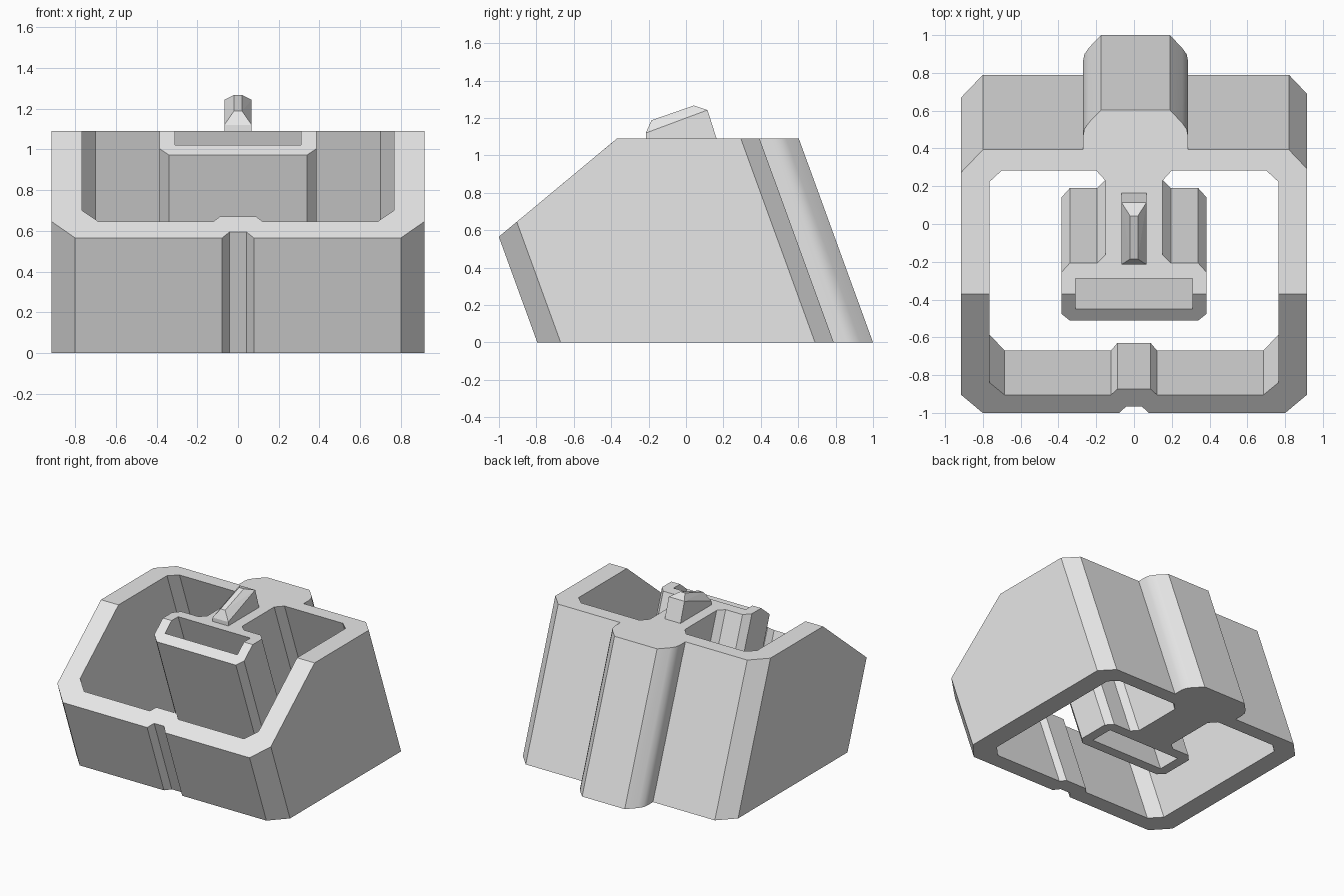
import bpy
import bmesh

LEAN = 0.364          # forward lean per unit of height
TOP = 1.09            # height of the flat top
SLOPE = 0.832         # pitch of the front bevel cut
LIP = 0.566           # height of the front lip at y = -1
CREASE = 0.027        # base line where the flat top meets the bevel

cube = bpy.data.objects.get("Cube")
if cube:
    bpy.data.objects.remove(cube, do_unlink=True)

grey = bpy.data.materials.new("plain_grey")
grey.use_nodes = True
grey.diffuse_color = (0.8, 0.8, 0.8, 1)
grey.node_tree.nodes["Principled BSDF"].inputs["Base Color"].default_value = (0.8, 0.8, 0.8, 1)


def mirrored(half):
    """Close a right-hand half profile with its mirror image."""
    return half + [(-x, y) for x, y in reversed(half)]


def add_object(name, bm):
    bmesh.ops.recalc_face_normals(bm, faces=bm.faces)
    mesh = bpy.data.meshes.new(name)
    bm.to_mesh(mesh)
    bm.free()
    mesh.materials.append(grey)
    ob = bpy.data.objects.new(name, mesh)
    bpy.context.collection.objects.link(ob)
    bpy.ops.object.select_all(action='DESELECT')
    ob.select_set(True)
    bpy.context.view_layer.objects.active = ob
    bpy.ops.object.shade_smooth_by_angle(angle=0.5)
    return ob


# Outer wall: grooved front, chamfered corners, rounded spine at the back
right = [(0.042, -0.75), (0.078, -0.795), (0.80, -0.795), (0.915, -0.67),
         (0.915, 0.69), (0.82, 0.79), (0.287, 0.79), (0.287, 0.86),
         (0.279, 0.898), (0.255, 0.932), (0.19, 1.0)]
left = [(-0.175, 1.0), (-0.24, 0.932), (-0.263, 0.898), (-0.27, 0.86),
        (-0.27, 0.79), (-0.80, 0.79), (-0.915, 0.67), (-0.915, -0.67),
        (-0.80, -0.795), (-0.078, -0.795), (-0.042, -0.75)]
outer = right + left

# Cavity wrapping around the central post and its connecting web
cavity = mirrored([(0.088, -0.63), (0.122, -0.67), (0.685, -0.67),
                   (0.765, -0.585), (0.765, 0.62), (0.70, 0.68),
                   (0.20, 0.68), (0.15, 0.625), (0.15, 0.235),
                   (0.195, 0.19), (0.34, 0.19), (0.385, 0.14),
                   (0.385, -0.11), (0.34, -0.157)])

# Slot through the central post
slot = mirrored([(0.31, -0.079), (0.31, 0.107)])

# Fill the section, split it at the crease and extrude it
bm = bmesh.new()
for loop in (outer, cavity, slot):
    vs = [bm.verts.new((x, y, 0)) for x, y in loop]
    for i, v in enumerate(vs):
        bm.edges.new((vs[i - 1], v))
bmesh.ops.triangle_fill(bm, use_beauty=True, edges=bm.edges[:], normal=(0, 0, 1))
bmesh.ops.bisect_plane(bm, geom=bm.verts[:] + bm.edges[:] + bm.faces[:],
                       plane_co=(0, CREASE, 0), plane_no=(0, 1, 0))
result = bmesh.ops.extrude_face_region(bm, geom=bm.faces[:], use_keep_orig=True)

# Raise the top to the flat or the bevel, leaning forward
for v in result["geom"]:
    if isinstance(v, bmesh.types.BMVert):
        bevel = (LIP + SLOPE * (1 + v.co.y)) / (1 + SLOPE * LEAN)
        v.co.z = min(TOP, bevel)
        v.co.y -= LEAN * v.co.z
bmesh.ops.recalc_face_normals(bm, faces=bm.faces)
bmesh.ops.dissolve_limit(bm, angle_limit=0.01, verts=bm.verts[:], edges=bm.edges[:])
add_object("leaning_frame", bm)

# Faceted ridge block on top of the post
bm = bmesh.new()
for half_width, y, z in [(0.067, -0.215, 1.085), (0.067, 0.165, 1.085),
                         (0.067, -0.215, 1.12), (0.067, 0.115, 1.243),
                         (0.02, -0.185, 1.188), (0.02, 0.042, 1.267)]:
    for side in (-1, 1):
        bm.verts.new((side * half_width, y, z))
bmesh.ops.convex_hull(bm, input=bm.verts[:])
bmesh.ops.dissolve_limit(bm, angle_limit=0.02, verts=bm.verts[:], edges=bm.edges[:])
ridge = add_object("top_ridge", bm)
for face in ridge.data.polygons:
    face.use_smooth = False
